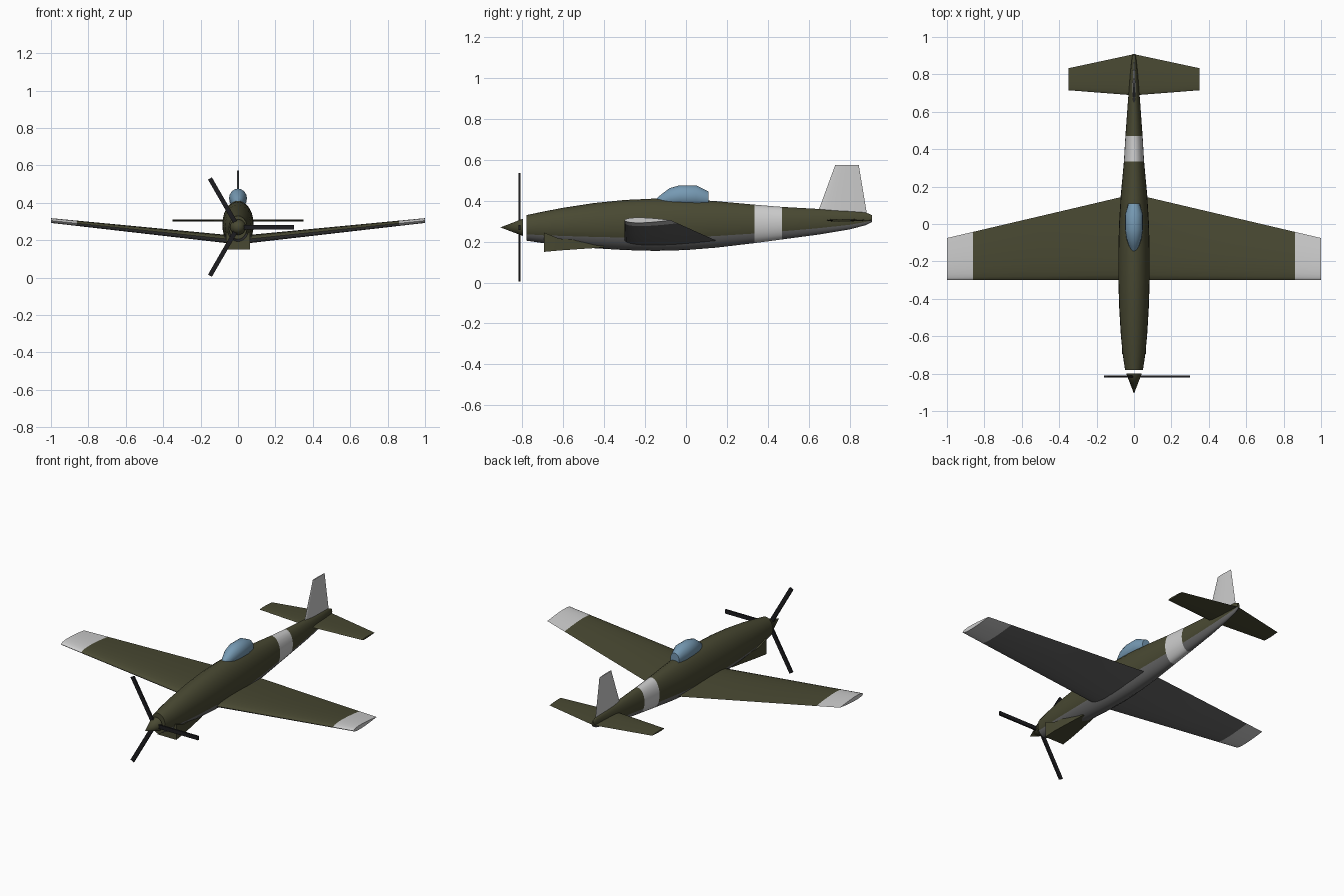
import bpy, bmesh
from math import sin, cos, pi, radians, sqrt
from mathutils import Matrix, Vector

if "Cube" in bpy.data.objects:
    bpy.data.objects.remove(bpy.data.objects["Cube"])


def material(name, rgb):
    m = bpy.data.materials.new(name)
    m.diffuse_color = (*rgb, 1)
    m.use_nodes = True
    m.node_tree.nodes["Principled BSDF"].inputs["Base Color"].default_value = m.diffuse_color
    return m


OLIVE = material("olive", (0.066, 0.066, 0.032))
GREY = material("belly_grey", (0.14, 0.14, 0.14))
PALE = material("pale_grey", (0.55, 0.55, 0.55))
GLASS = material("glass_blue", (0.18, 0.32, 0.45))
BLACK = material("blade_black", (0.012, 0.012, 0.014))


def loft(name, rings, mats, pick=lambda seg, i: 0, angle=35):
    """Skin a series of closed rings, cap the ends; pick(seg, i) gives the material slot."""
    bm = bmesh.new()
    vs = [[bm.verts.new(p) for p in r] for r in rings]
    n = len(rings[0])
    for s in range(len(vs) - 1):
        for i in range(n):
            j = (i + 1) % n
            f = bm.faces.new((vs[s][i], vs[s][j], vs[s + 1][j], vs[s + 1][i]))
            f.material_index = pick(s, i)
    for s, r in ((0, vs[0]), (len(vs) - 2, vs[-1])):
        bm.faces.new(r).material_index = pick(s, 0)
    bmesh.ops.recalc_face_normals(bm, faces=bm.faces)
    return finish(name, bm, mats, angle)


def finish(name, bm, mats, angle=35):
    me = bpy.data.meshes.new(name)
    bm.to_mesh(me)
    bm.free()
    for m in mats:
        me.materials.append(m)
    ob = bpy.data.objects.new(name, me)
    bpy.context.collection.objects.link(ob)
    bpy.ops.object.select_all(action='DESELECT')
    ob.select_set(True)
    bpy.context.view_layer.objects.active = ob
    bpy.ops.object.shade_smooth_by_angle(angle=radians(angle))
    return ob


def oval(y, half_w, z0, z1, n=24):
    c, h = (z0 + z1) / 2, (z1 - z0) / 2
    return [(half_w * cos(2 * pi * i / n), y, c + h * sin(2 * pi * i / n)) for i in range(n)]


def airfoil(lead, trail, thick, n=8):
    """Symmetric section as (chord position, height): upper side first, then lower."""
    def half(t):
        return thick * (1.48 * sqrt(t) - 0.63 * t - 1.76 * t**2 + 1.42 * t**3 - 0.51 * t**4)
    ts = [(i / n) ** 2 for i in range(n + 1)]
    pts = [(t, half(t)) for t in ts] + [(t, -half(t)) for t in ts[-2:0:-1]]
    return [(lead + t * (trail - lead), h) for t, h in pts]


# Fuselage: y, half width, bottom, top
body = [(-.78, .048, .205, .33), (-.70, .060, .193, .347), (-.60, .070, .182, .366),
        (-.45, .079, .168, .389), (-.30, .084, .159, .404), (-.15, .084, .155, .411),
        (0, .080, .159, .408), (.15, .071, .171, .398), (.335, .054, .193, .381),
        (.47, .046, .211, .370), (.65, .033, .235, .360), (.80, .021, .260, .350),
        (.88, .012, .281, .343), (.91, .007, .297, .330)]
loft("fuselage", [oval(*s) for s in body], [OLIVE, GREY, PALE],
     lambda s, i: 2 if s == 8 else (1 if 14 <= i < 22 else 0))

# Wing with dihedral, pale tips and a grey underside
rings = []
for x in (-1, -.86, -.5, 0, .5, .86, 1):
    a = abs(x)
    rings.append([(x, y, .20 + .105 * a + h)
                  for y, h in airfoil(-.30, .16 - .235 * a, .046 - .020 * a)])
loft("wing", rings, [OLIVE, GREY, PALE],
     lambda s, i: 2 if s in (0, 5) else (0 if i < 8 else 1), 50)

# Tailplane
rings = []
for x in (-.35, 0, .35):
    a = abs(x) / .35
    rings.append([(x, y, .305 + h)
                  for y, h in airfoil(.688 + .027 * a, .908 - .075 * a, .014 - .004 * a)])
loft("tailplane", rings, [OLIVE], angle=50)

# Fin
rings = [[(h, y, z) for y, h in airfoil(lead, trail, t)]
         for z, lead, trail, t in ((.335, .642, .885, .016), (.575, .73, .845, .008))]
loft("tail_fin", rings, [PALE], angle=50)

# Canopy: y, half width, top
glass = [(-.155, .006, .402), (-.12, .026, .432), (-.08, .040, .462), (-.03, .048, .476),
         (.05, .048, .476), (.11, .030, .446)]
loft("canopy", [oval(y, w, .37 + (.015 if y < -.15 else 0), z, 16) for y, w, z in glass], [GLASS])

# Chin radiator intake tapering back into the belly
rings = [[(-w, y, z0), (w, y, z0), (w, y, z1), (-w, y, z1)]
         for y, w, z0, z1 in ((-.695, .065, .15, .245), (-.62, .062, .157, .215),
                              (-.40, .035, .172, .20))]
loft("chin_radiator", rings, [OLIVE], angle=20)

# Spinner
bm = bmesh.new()
bmesh.ops.create_cone(bm, cap_ends=True, segments=24, radius1=.042, radius2=0, depth=.11,
                      matrix=Matrix.Translation((0, -.853, .27)) @ Matrix.Rotation(pi / 2, 4, 'X'))
finish("spinner", bm, [OLIVE])

# Three propeller blades
for k in range(3):
    bm = bmesh.new()
    bmesh.ops.create_cube(bm, size=1, matrix=Matrix.Translation((0, -.815, .27))
                          @ Matrix.Rotation(k * 2 * pi / 3, 4, 'Y')
                          @ Matrix.Translation((.15, 0, 0)) @ Matrix.Diagonal((.30, .010, .024, 1)))
    finish(f"propeller_blade_{k + 1}", bm, [BLACK])
